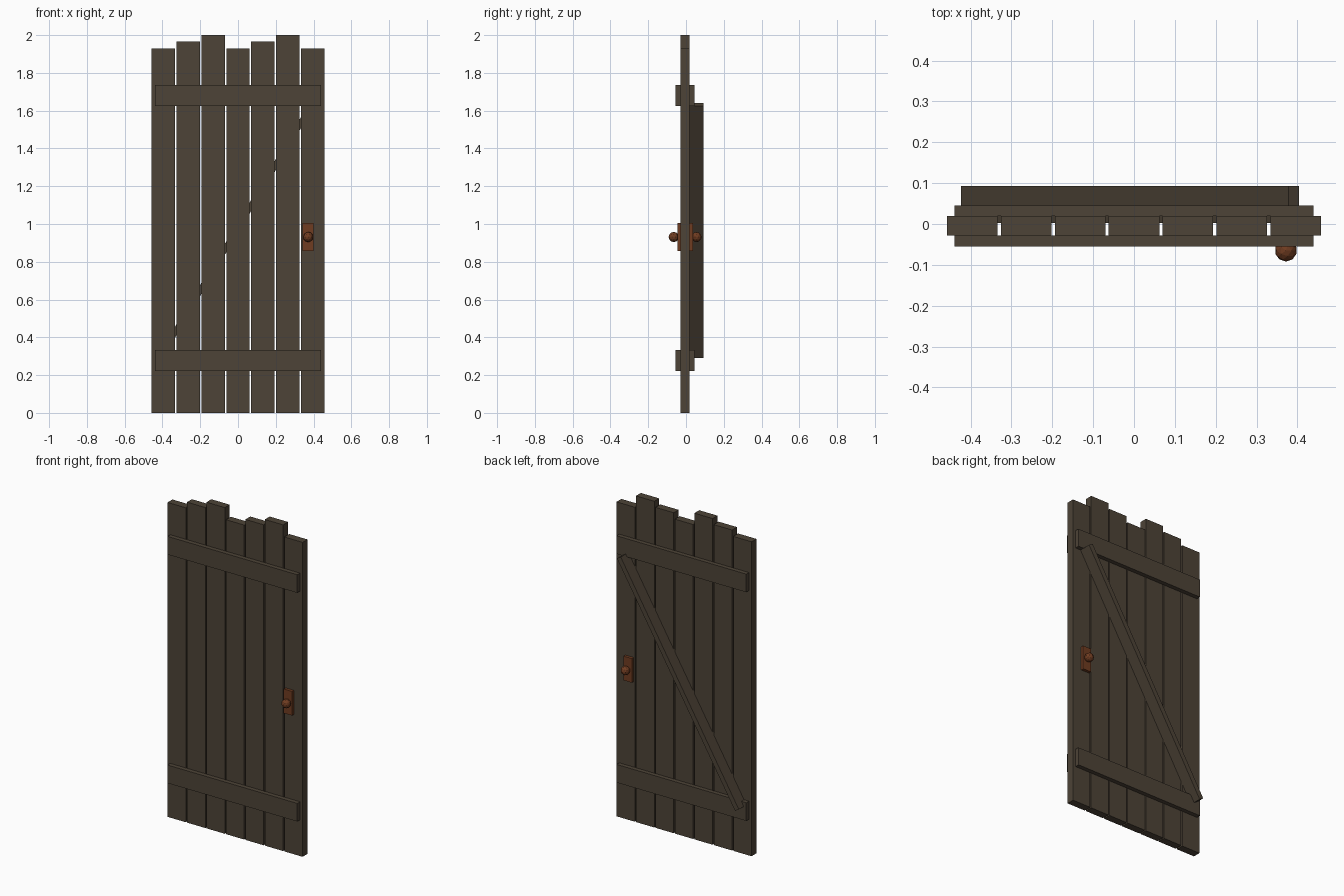
import bpy, math

if "Cube" in bpy.data.objects:
    bpy.data.objects.remove(bpy.data.objects["Cube"])


def material(name, rgb):
    m = bpy.data.materials.new(name)
    m.diffuse_color = (*rgb, 1)
    m.use_nodes = True
    m.node_tree.nodes["Principled BSDF"].inputs["Base Color"].default_value = m.diffuse_color
    return m


wood = material("dark_wood", (0.075, 0.057, 0.038))
rust = material("rusty_metal", (0.16, 0.045, 0.015))


def box(name, x, y, z, mat, tilt=0):
    """Box from (min, max) ranges, optionally tilted about y."""
    centre = [(a + b) / 2 for a, b in (x, y, z)]
    bpy.ops.mesh.primitive_cube_add(size=1, location=centre, rotation=(0, tilt, 0))
    o = bpy.context.object
    o.name = name
    o.scale = [b - a for a, b in (x, y, z)]
    o.data.materials.append(mat)
    return o


# seven upright planks with uneven tops
for i, top in enumerate((1.928, 1.965, 2.0, 1.928, 1.965, 2.0, 1.928)):
    c = (i - 3) * 0.132
    box(f"plank_{i + 1}", (c - 0.062, c + 0.062), (-0.028, 0.019), (0, top), wood)

# cross rails on both faces
for level, z in (("lower", (0.222, 0.333)), ("upper", (1.624, 1.735))):
    box(f"{level}_front_rail", (-0.44, 0.44), (-0.055, -0.028), z, wood)
    box(f"{level}_back_rail", (-0.44, 0.44), (0.019, 0.045), z, wood)

# diagonal brace on the back
box("diagonal_brace", (-0.025, 0.005), (0.003, 0.093),
    (0.965 - 0.778, 0.965 + 0.778), wood, math.radians(31))

# handle plates and knobs on both faces
for side, plate_y, knob_y in (("front", (-0.046, -0.028), -0.065),
                              ("back", (0.019, 0.037), 0.056)):
    box(f"{side}_handle_plate", (0.342, 0.399), plate_y, (0.857, 1.005), rust)
    bpy.ops.mesh.primitive_ico_sphere_add(subdivisions=2, radius=0.027,
                                          location=(0.372, knob_y, 0.931))
    knob = bpy.context.object
    knob.name = f"{side}_knob"
    knob.data.materials.append(rust)
